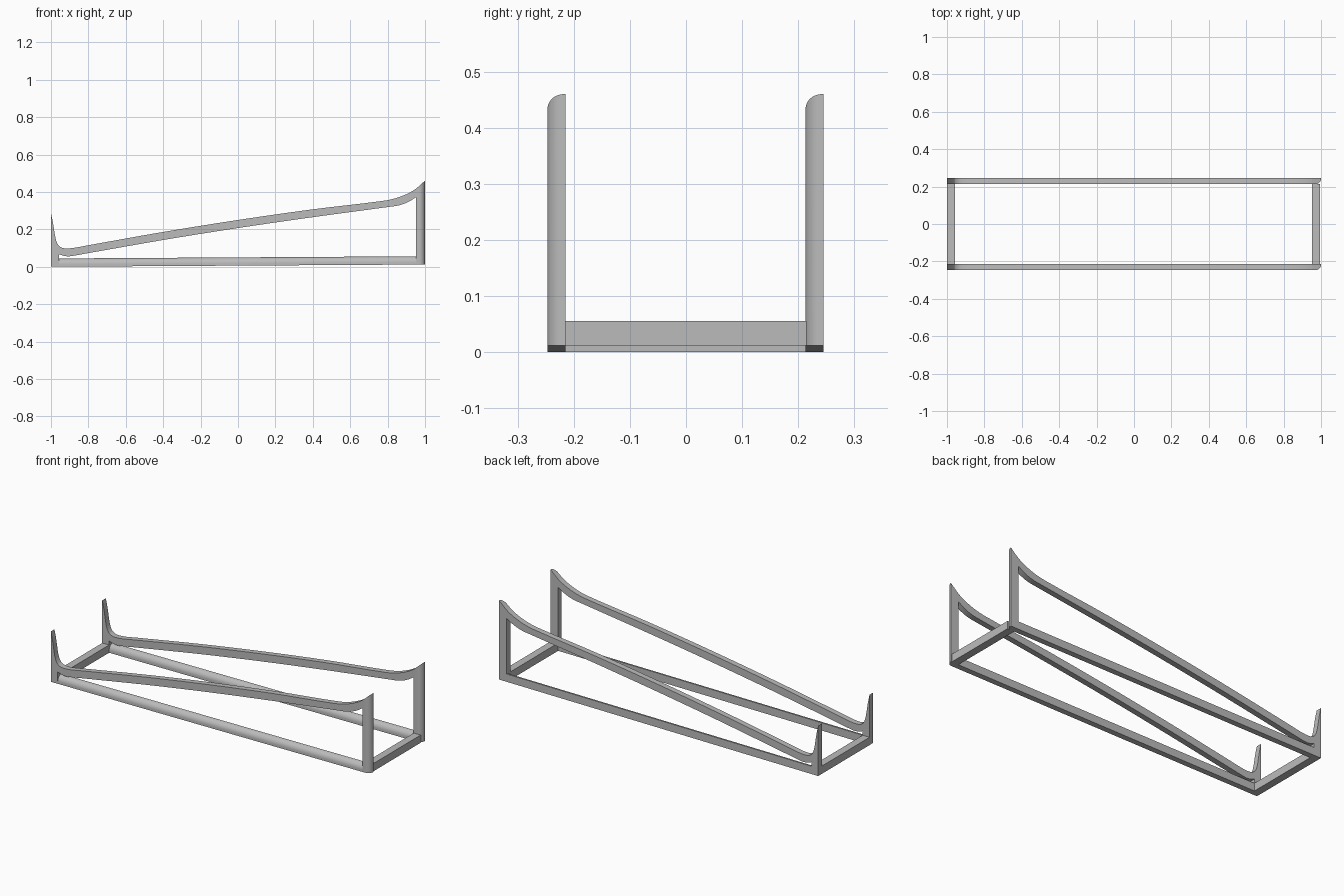
import bpy, bmesh, math
from math import cos, sin, pi, sqrt

cube = bpy.data.objects.get("Cube")
if cube:
    bpy.data.objects.remove(cube, do_unlink=True)

grey = bpy.data.materials.new("plain grey")
grey.use_nodes = True
grey.diffuse_color = (0.5, 0.5, 0.5, 1)
grey.node_tree.nodes["Principled BSDF"].inputs["Base Color"].default_value = (0.5, 0.5, 0.5, 1)

DEPTH = 0.032
ROUND = 0.03


def smooth(points, x):
    """Smooth curve through (x, z) points."""
    def slope(i):
        a, b = points[max(i - 1, 0)], points[min(i + 1, len(points) - 1)]
        return (b[1] - a[1]) / (b[0] - a[0])
    x = min(max(x, points[0][0]), points[-1][0])
    i = max(k for k in range(len(points) - 1) if points[k][0] <= x)
    (xa, za), (xb, zb) = points[i], points[i + 1]
    h = xb - xa
    t = (x - xa) / h
    return (za * (1 + 2 * t) * (1 - t) ** 2 + slope(i) * h * t * (1 - t) ** 2
            + zb * t * t * (3 - 2 * t) + slope(i + 1) * h * t * t * (t - 1))


def steps(a, b, n):
    return [a + (b - a) * i / n for i in range(n + 1)]


def floor_z(x):
    return 0.006 * (x + 1)


def loft(name, sections):
    """Skin a row of matching cross-sections and cap both ends."""
    bm = bmesh.new()
    rings = [[bm.verts.new(p) for p in s] for s in sections]
    n = len(rings[0])
    for r, s in zip(rings, rings[1:]):
        for i in range(n):
            j = (i + 1) % n
            bm.faces.new((r[i], r[j], s[j], s[i]))
    bm.faces.new(rings[0])
    bm.faces.new(rings[-1])
    bmesh.ops.recalc_face_normals(bm, faces=bm.faces)
    mesh = bpy.data.meshes.new(name)
    bm.to_mesh(mesh)
    bm.free()
    mesh.materials.append(grey)
    obj = bpy.data.objects.new(name, mesh)
    bpy.context.collection.objects.link(obj)
    bpy.ops.object.select_all(action='DESELECT')
    obj.select_set(True)
    bpy.context.view_layer.objects.active = obj
    bpy.ops.object.shade_smooth_by_angle(angle=math.radians(30))
    return obj


def slab(x, top, bottom, front, back):
    return [(x, front, bottom), (x, back, bottom), (x, back, top), (x, front, top)]


# Curves of the sloping rail: upper edge and lower edge
horn = [(-1, 0.285), (-0.99, 0.24), (-0.975, 0.15), (-0.96, 0.115), (-0.94, 0.101),
        (-0.91, 0.098), (-0.87, 0.102), (-0.8, 0.115), (-0.4, 0.186), (0, 0.25),
        (0.4, 0.307), (0.78, 0.353), (0.86, 0.372), (0.94, 0.409), (1, 0.46)]
under = [(-0.957, 0.067), (-0.93, 0.058), (-0.9, 0.056), (-0.8, 0.073), (-0.4, 0.143),
         (0, 0.207), (0.4, 0.265), (0.8, 0.319), (0.86, 0.328), (0.91, 0.346), (0.952, 0.372)]
LOW, HIGH = -0.957, 0.952


def rail_section(x, front):
    """Bottom rail section with its upper front corner rounded."""
    z, back = floor_z(x), front + DEPTH
    arc = [(x, front + ROUND * (1 - cos(a)), z + 0.012 + 0.032 * sin(a))
           for a in steps(0, pi / 2, 10)]
    return [(x, back, z), (x, front, z)] + arc + [(x, back, z + 0.044)]


for side, front in (("right", -0.247), ("left", 0.213)):
    back = front + DEPTH
    # Low end post with the upright horn
    loft(side + "_low_post", [slab(x, smooth(horn, x), floor_z(x), front, back)
                              for x in steps(-1, LOW, 10)])
    # Sloping top rail
    xs = steps(LOW, -0.8, 14) + steps(-0.8, 0.78, 16)[1:] + steps(0.78, HIGH, 10)[1:]
    loft(side + "_top_rail", [slab(x, smooth(horn, x), smooth(under, x), front, back) for x in xs])
    # High end post, outer front corner rounded
    post = [slab(HIGH, smooth(horn, HIGH), floor_z(HIGH), front, back)]
    for a in steps(0, pi / 2, 10):
        x = 1 - ROUND + ROUND * sin(a)
        post.append(slab(x, smooth(horn, x), floor_z(x), front + ROUND * (1 - cos(a)), back))
    loft(side + "_high_post", post)
    # Bottom rail
    loft(side + "_bottom_rail", [rail_section(x, front) for x in (LOW, HIGH)])

# Cross bars joining the two frames
for name, a, b in (("low_cross_bar", -1, LOW), ("high_cross_bar", HIGH, 0.995)):
    loft(name, [slab(x, floor_z(x) + 0.044, floor_z(x), -0.216, 0.215) for x in (a, b)])
